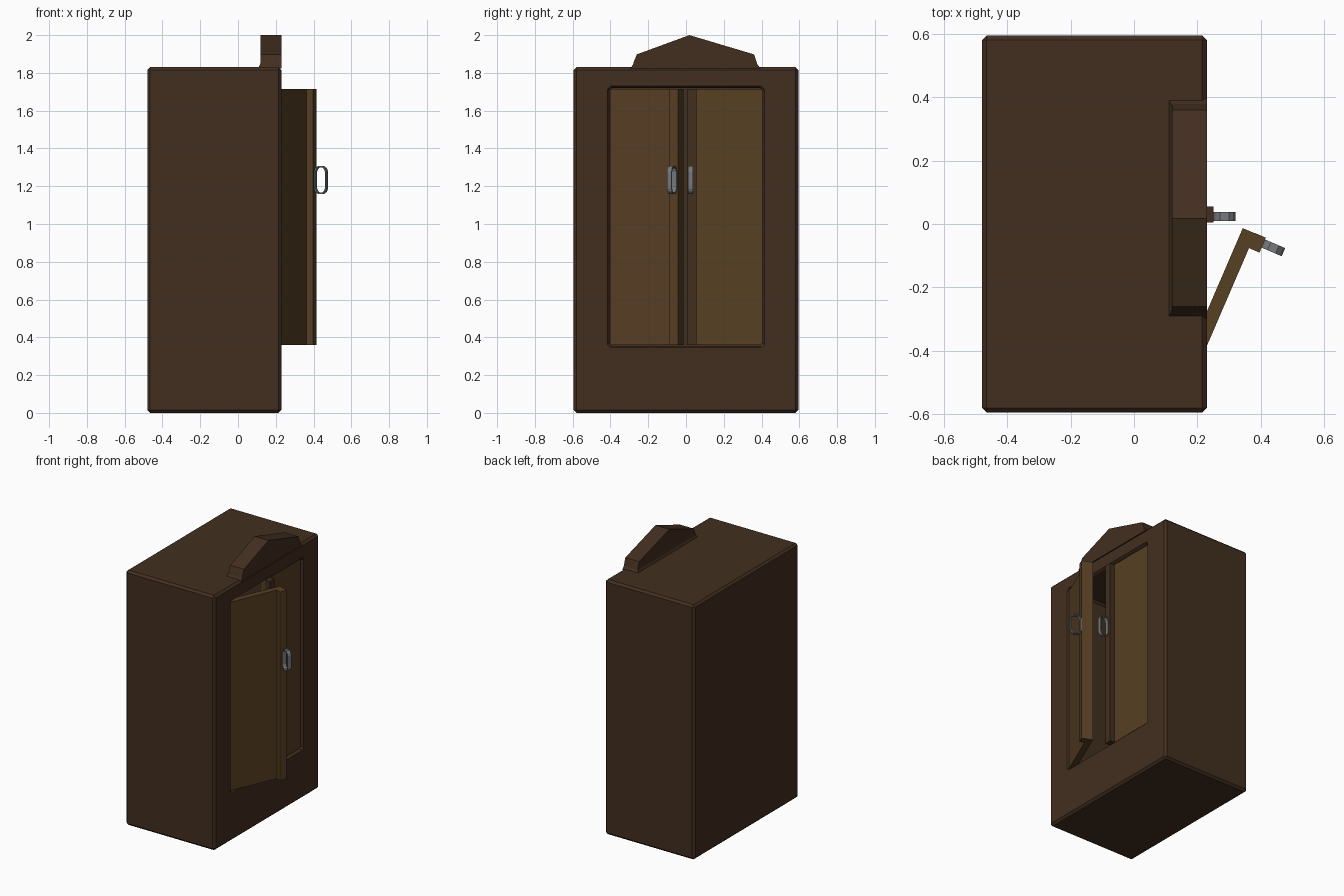
import bpy, bmesh, math
from mathutils import Matrix, Vector

if "Cube" in bpy.data.objects:
    bpy.data.objects.remove(bpy.data.objects["Cube"])


def material(name, rgb):
    m = bpy.data.materials.new(name)
    m.diffuse_color = (*rgb, 1)
    m.use_nodes = True
    m.node_tree.nodes["Principled BSDF"].inputs["Base Color"].default_value = m.diffuse_color
    return m


DARK = material("dark_wood", (0.055, 0.028, 0.014))
LIGHT = material("light_wood", (0.095, 0.05, 0.017))
METAL = material("grey_metal", (0.18, 0.19, 0.2))


def finish(name, bm, mat):
    bmesh.ops.recalc_face_normals(bm, faces=bm.faces)
    me = bpy.data.meshes.new(name)
    bm.to_mesh(me)
    bm.free()
    me.materials.append(mat)
    ob = bpy.data.objects.new(name, me)
    bpy.context.collection.objects.link(ob)
    return ob


def box(name, lo, hi, mat, bevel=0):
    bm = bmesh.new()
    lo, hi = Vector(lo), Vector(hi)
    size = hi - lo
    bmesh.ops.create_cube(bm, size=1, matrix=Matrix.Translation((lo + hi) / 2)
                          @ Matrix.Diagonal((*size, 1)))
    if bevel:
        bmesh.ops.bevel(bm, geom=bm.edges[:], offset=bevel, segments=1,
                        affect='EDGES')
    return finish(name, bm, mat)


def loft(name, rings, mat, closed=False):
    bm = bmesh.new()
    vs = [[bm.verts.new(p) for p in r] for r in rings]
    n = len(vs[0])
    pairs = list(zip(vs, vs[1:])) + ([(vs[-1], vs[0])] if closed else [])
    for a, b in pairs:
        for i in range(n):
            j = (i + 1) % n
            bm.faces.new((a[i], a[j], b[j], b[i]))
    if not closed:
        bm.faces.new(vs[0])
        bm.faces.new(vs[-1])
    return finish(name, bm, mat)


# cabinet body with a hollow interior and a chamfered door opening
body = box("cabinet_body", (-0.48, -0.595, 0), (0.23, 0.595, 1.83), DARK, 0.015)


def opening(x, grow, c=0.015):
    w, h = 0.405 + grow, 0.683 + grow
    pts = [(w, h - c), (w - c, h), (c - w, h), (-w, h - c),
           (-w, c - h), (c - w, -h), (w - c, -h), (w, c - h)]
    return [(x, y, 1.038 + z) for y, z in pts]


cutter = loft("opening_cutter", [opening(-0.40, 0), opening(0.215, 0),
                                 opening(0.24, 0.016)], DARK)
cutter.hide_render = True
cut = body.modifiers.new("opening", 'BOOLEAN')
cut.object = cutter
cut.solver = 'EXACT'
bpy.context.view_layer.objects.active = body
bpy.ops.object.modifier_apply(modifier=cut.name)
bpy.data.objects.remove(cutter)


# crown: flared foot, shoulders, then a peak
def slab(x, y0, y1, z):
    return [(x, y0, z), (0.23, y0, z), (0.23, y1, z), (x, y1, z)]


crown = loft("crown_base", [slab(0.106, -0.296, 0.395, 1.822),
                            slab(0.117, -0.280, 0.378, 1.845),
                            slab(0.120, -0.275, 0.372, 1.862),
                            slab(0.120, -0.260, 0.360, 1.898)], DARK)
peak = [(-0.260, 1.898), (0.360, 1.898), (0.018, 2.0)]
loft("crown_peak", [[(x, y, z) for y, z in peak] for x in (0.12, 0.23)], DARK)


# doors: panel, meeting stile and looped handle, built along +y from the hinge
def door(side, hinge, flip, angle, stile_mat):
    parts = [box(side + "_door_panel", (0, 0, 0.36), (0.043, 0.405, 1.715), LIGHT),
             box(side + "_door_stile", (0.04, 0.355, 0.36), (0.079, 0.406, 1.715), stile_mat)]
    a, b, t = 0.035, 0.073, 0.006
    shape = [(1, 0.62), (0.8, 0.85), (0.4, 1)]
    shape += [(-x, z) for x, z in reversed(shape)]
    shape += [(-x, -z) for x, z in shape]
    rings = []
    for x, z in shape:
        o = (0.113 + a * x, 1.233 + b * z)
        i = (0.113 + (a - t) * x, 1.233 + (b - t) * z)
        rings.append([(o[0], 0.372, o[1]), (o[0], 0.400, o[1]),
                      (i[0], 0.400, i[1]), (i[0], 0.372, i[1])])
    parts.append(loft(side + "_door_handle", rings, METAL, closed=True))
    m = Matrix.Translation(hinge) @ Matrix.Rotation(angle, 4, 'Z') \
        @ Matrix.Diagonal((1, flip, 1, 1))
    for p in parts:
        p.data.transform(m)
        if flip < 0:
            p.data.flip_normals()


door("closed", (0.172, 0.41, 0), -1, 0, DARK)
door("open", (0.183, -0.385, 0), 1, -math.radians(23.3), LIGHT)
